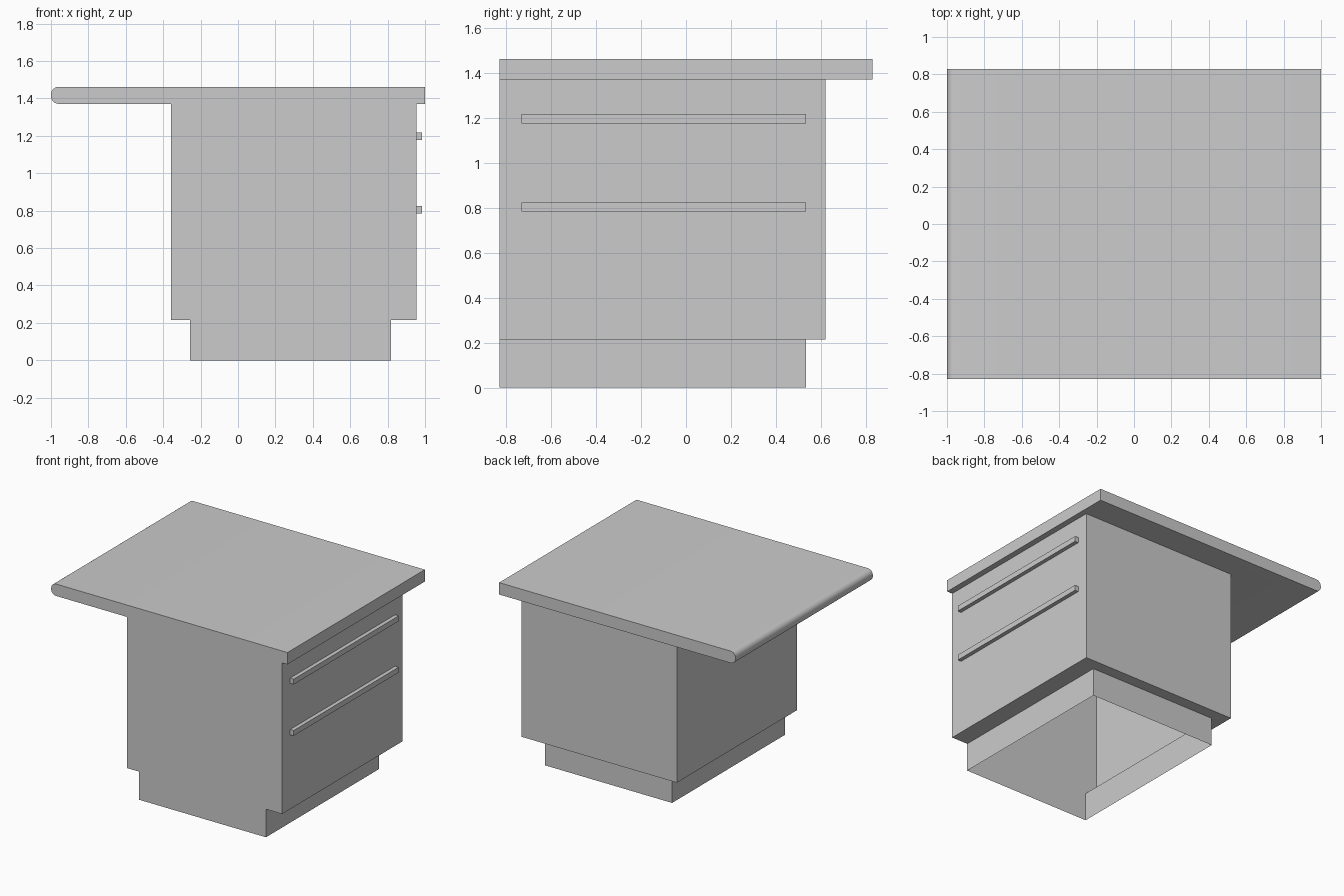
import bpy, bmesh
from math import cos, sin, radians

if "Cube" in bpy.data.objects:
    bpy.data.objects.remove(bpy.data.objects["Cube"])

# Main levels and footprints
FRONT, BACK = -0.83, 0.83
Z_PLINTH, Z_UNDER, Z_TOP = 0.215, 1.371, 1.462
CAB = (-0.358, 0.955, 0.622)      # left, right, back
PLINTH = (-0.257, 0.818, 0.535)
R = 0.041                         # rounding of the overhanging edge


def make(name, faces):
    """Mesh object from coordinate faces, welded at shared corners."""
    bm = bmesh.new()
    for f in faces:
        bm.faces.new([bm.verts.new(p) for p in f])
    bmesh.ops.remove_doubles(bm, verts=bm.verts, dist=1e-5)
    me = bpy.data.meshes.new(name)
    bm.to_mesh(me)
    bm.free()
    ob = bpy.data.objects.new(name, me)
    bpy.context.collection.objects.link(ob)
    return ob


def u_path(box):
    """Plan of three walls: right, back, left (open at the front)."""
    l, r, b = box
    return [(r, FRONT), (r, b), (l, b), (l, FRONT)]


def walls(box, z0, z1):
    p = u_path(box)
    return [[(*a, z0), (*b, z0), (*b, z1), (*a, z1)] for a, b in zip(p, p[1:])]


def ledge(outer, inner, z):
    """Downward-facing U-shaped strip between two wall plans."""
    ring = outer + inner[::-1]
    return [(x, y, z) for x, y in reversed(ring)]


# Countertop: profile extruded front to back, underside left open over the cabinet
def arc(z, a0):
    return [(-1 + R + R * cos(radians(a0 + 15 * i)), z + R * sin(radians(a0 + 15 * i)))
            for i in range(7)]


top = [(1, Z_UNDER), (1, Z_TOP)] + arc(Z_TOP - R, 90) + arc(Z_UNDER + R, 180)
faces = [[(a[0], FRONT, a[1]), (a[0], BACK, a[1]), (b[0], BACK, b[1]), (b[0], FRONT, b[1])]
         for a, b in zip(top, top[1:])]
faces.append([(x, BACK, z) for x, z in reversed(top)])
faces.append(ledge(u_path((-1 + R, 1, BACK)), u_path(CAB), Z_UNDER))
counter = make("countertop", faces)
bpy.context.view_layer.objects.active = counter
counter.select_set(True)
bpy.ops.object.shade_smooth_by_angle(angle=radians(30))

# Cabinet walls with the ledge above the plinth
make("cabinet", walls(CAB, Z_PLINTH, Z_UNDER)
     + [ledge(u_path(CAB), u_path(PLINTH), Z_PLINTH)])

# Recessed plinth, open underneath
make("plinth", walls(PLINTH, 0, Z_PLINTH))

# One flush front panel covering plinth, cabinet and countertop edge
outline = ([(PLINTH[0], 0), (PLINTH[1], 0), (PLINTH[1], Z_PLINTH), (CAB[1], Z_PLINTH),
            (CAB[1], Z_UNDER)] + top
           + [(CAB[0], Z_UNDER), (CAB[0], Z_PLINTH), (PLINTH[0], Z_PLINTH)])
make("front_panel", [[(x, FRONT, z) for x, z in outline]])

# Long bar handles on the right side
for name, z in (("upper_handle", 1.197), ("lower_handle", 0.804)):
    bpy.ops.mesh.primitive_cube_add(size=1, location=(0.97, -0.099, z))
    bar = bpy.context.object
    bar.name = name
    bar.scale = (0.03, 1.268, 0.041)
